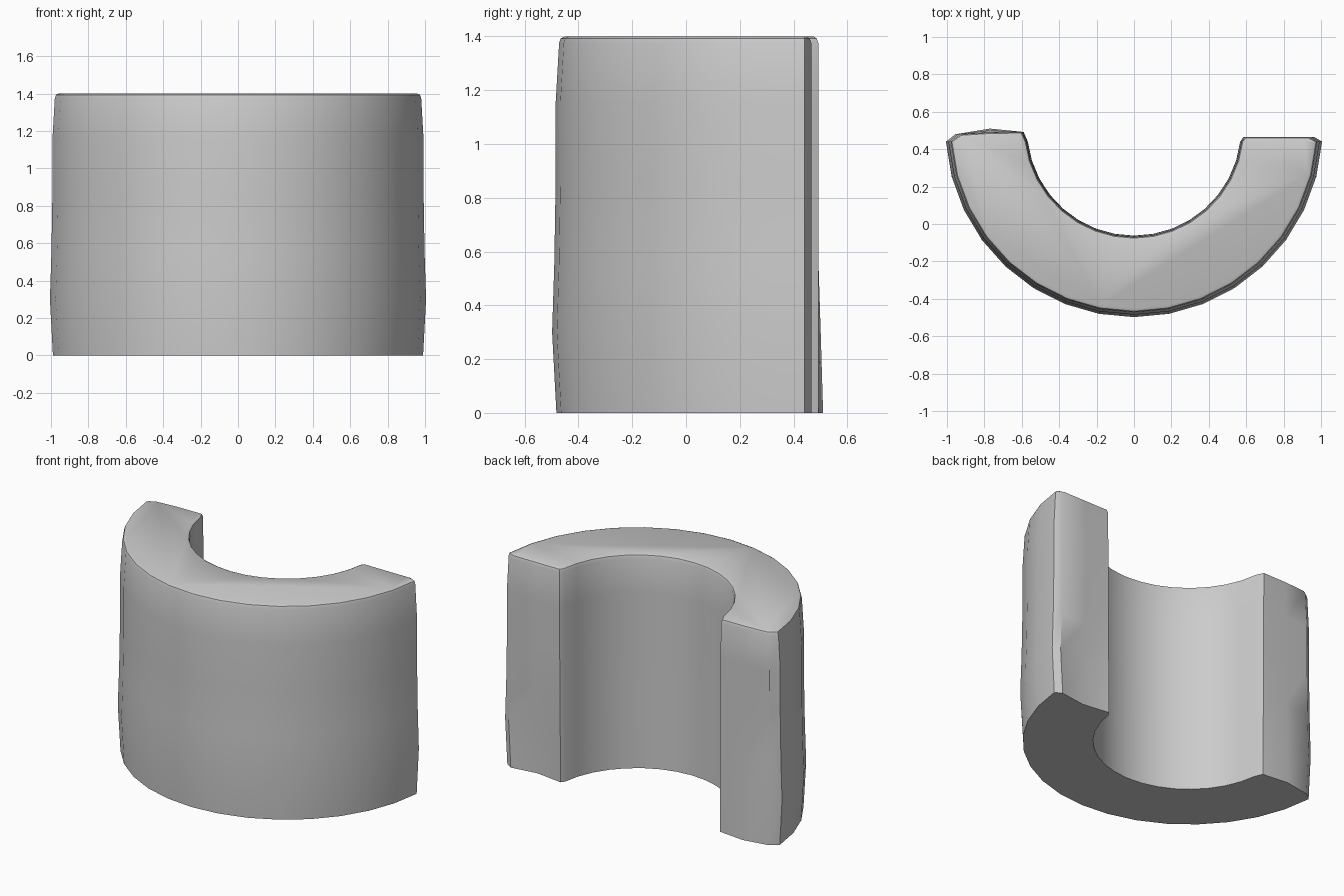
import bpy, bmesh, math
from mathutils import Vector

if "Cube" in bpy.data.objects:
    bpy.data.objects.remove(bpy.data.objects["Cube"])

CY = 0.51              # centre of the concentric arcs
N = 16                 # facets along each arc

# one cross-section: inset o on the outer wall, i on the inner wall, e on the ends
def section(z, o, i, e, bump, dent):
    ro, ri = 1.008 - o, 0.572 + i
    def arc(r, y):
        a = math.asin((CY - y) / r)
        return [(r * math.cos(t), CY + r * math.sin(t)) for t in
                [math.pi + a + (math.pi - 2 * a) * k / N for k in range(N + 1)]]
    pts = arc(ro, 0.44)
    # right end with its shallow dent
    pts += [(0.962 - o, 0.466 - e), (0.77, 0.466 - e - dent), (0.585 + i, 0.466 - e)]
    pts += arc(ri, 0.44)[::-1]
    # left end, slightly bulged
    pts += [(-0.59 - i, 0.492 - e), (-0.77, 0.487 - e + bump), (-0.955 + o, 0.48 - e)]
    return [Vector((x, y, z)) for x, y in pts]

# heights with insets: gently wavy wall, then a small rounded top rim
levels = [
    (0.00, 0.016, 0.000, 0.000, 0.023, 0.025),
    (0.30, 0.000, 0.002, 0.000, 0.014, 0.022),
    (0.55, 0.008, 0.004, 0.000, 0.006, 0.004),
    (0.85, 0.013, 0.006, 0.000, 0.003, 0.000),
    (1.15, 0.013, 0.006, 0.000, 0.003, 0.000),
    (1.375, 0.026, 0.008, 0.000, 0.003, 0.000),
    (1.393, 0.032, 0.014, 0.006, 0.003, 0.000),
    (1.40, 0.048, 0.028, 0.018, 0.003, 0.000),
]

bm = bmesh.new()
rings = [[bm.verts.new(p) for p in section(*lv)] for lv in levels]
for a, b in zip(rings, rings[1:]):
    for k in range(len(a)):
        n = (k + 1) % len(a)
        bm.faces.new((a[k], a[n], b[n], b[k]))
bm.faces.new(rings[0][::-1])
bm.faces.new(rings[-1])
bmesh.ops.recalc_face_normals(bm, faces=bm.faces)
mesh = bpy.data.meshes.new("half_ring_wall")
bm.to_mesh(mesh)
bm.free()

wall = bpy.data.objects.new("half_ring_wall", mesh)
bpy.context.collection.objects.link(wall)
bpy.context.view_layer.objects.active = wall
wall.select_set(True)
bpy.ops.object.shade_smooth_by_angle(angle=math.radians(33))
